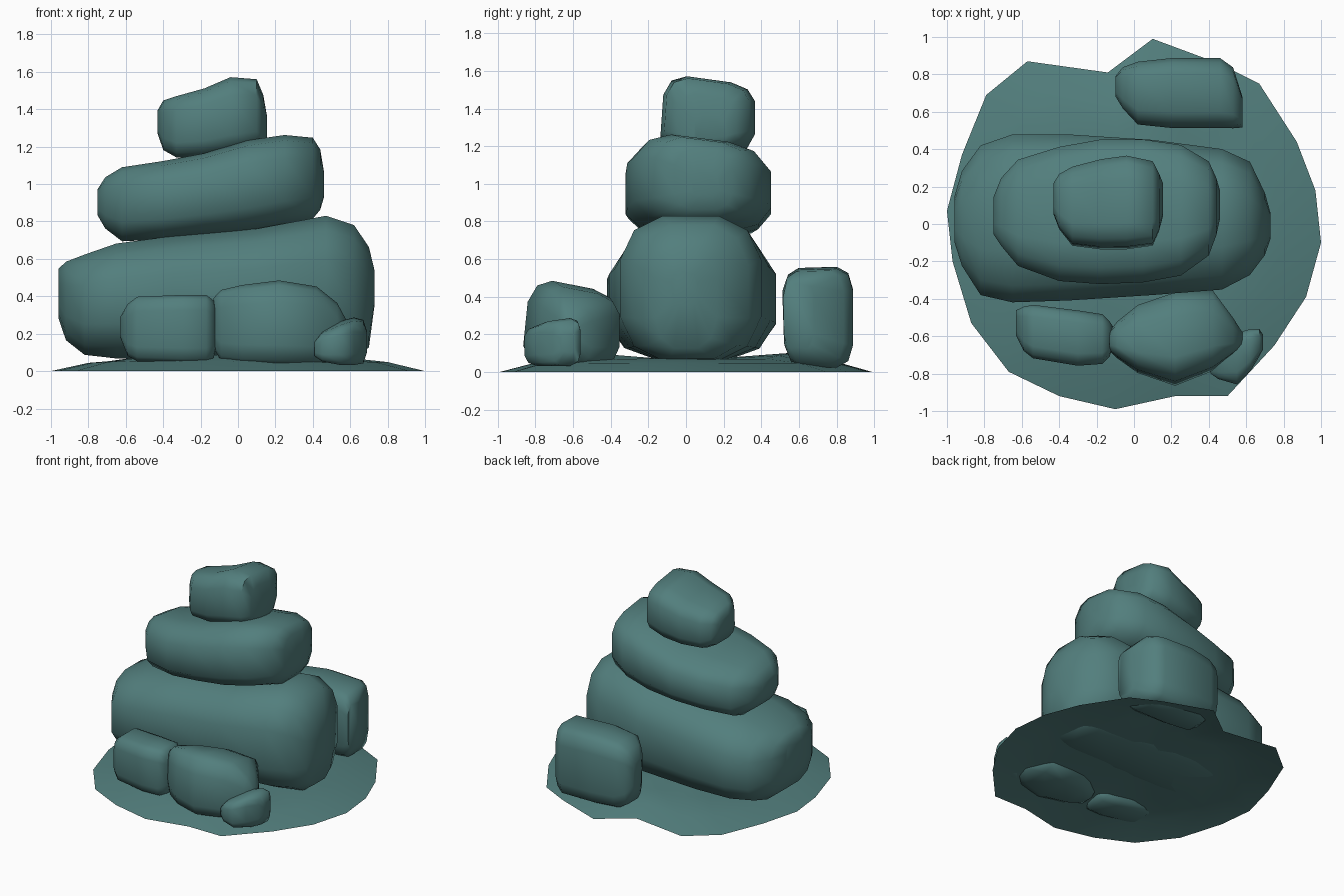
import bpy, bmesh, math

teal = bpy.data.materials.new("teal_stone")
teal.diffuse_color = (0.085, 0.21, 0.205, 1)


def finish(name, bm, angle):
    bmesh.ops.recalc_face_normals(bm, faces=bm.faces)
    me = bpy.data.meshes.new(name)
    bm.to_mesh(me)
    bm.free()
    ob = bpy.data.objects.new(name, me)
    bpy.context.collection.objects.link(ob)
    me.materials.append(teal)
    bpy.ops.object.select_all(action='DESELECT')
    ob.select_set(True)
    bpy.context.view_layer.objects.active = ob
    bpy.ops.object.shade_smooth_by_angle(angle=math.radians(angle))
    return ob


def rock(name, stations, power=3.0, tilt=0.0, taper=(0, 0), sides=12):
    """Loft rounded-box sections; station = x, y0, y1, z0, z1.
    tilt slopes the top along y; taper pulls in the (front top, front bottom) corners."""
    bm = bmesh.new()
    rings = []
    for x, y0, y1, z0, z1 in stations:
        ring = []
        for i in range(sides):
            a = 2 * math.pi * (i + 0.5) / sides
            c, s = math.cos(a), math.sin(a)
            u = math.copysign(abs(c) ** (2 / power), c)
            v = math.copysign(abs(s) ** (2 / power), s)
            if u < 0:
                u *= 1 - (taper[0] if v > 0 else taper[1]) * abs(v)
            y = (y0 + y1) / 2 + u * (y1 - y0) / 2
            z = (z0 + z1) / 2 + v * (z1 - z0) / 2
            z += tilt * u * (y1 - y0) / 2 * max(v, 0)
            ring.append(bm.verts.new((x, y, z)))
        rings.append(ring)
    for a, b in zip(rings, rings[1:]):
        for i in range(sides):
            j = (i + 1) % sides
            bm.faces.new((a[i], a[j], b[j], b[i]))
    bm.faces.new(rings[0])
    bm.faces.new(rings[-1])
    return finish(name, bm, 62)


# Stacked boulders
rock("bottom_boulder", [
    (-0.96, -0.10, 0.15, 0.28, 0.55), (-0.92, -0.23, 0.29, 0.16, 0.59),
    (-0.82, -0.39, 0.43, 0.08, 0.63), (-0.65, -0.43, 0.49, 0.06, 0.69),
    (-0.35, -0.42, 0.49, 0.05, 0.73), (0.10, -0.39, 0.46, 0.05, 0.77),
    (0.47, -0.36, 0.41, 0.05, 0.84), (0.62, -0.28, 0.34, 0.06, 0.79),
    (0.70, -0.17, 0.17, 0.12, 0.67), (0.73, -0.08, 0.06, 0.35, 0.54)], 2.8)
rock("middle_boulder", [
    (-0.75, -0.07, 0.15, 0.83, 0.97), (-0.71, -0.14, 0.25, 0.76, 1.03),
    (-0.62, -0.26, 0.35, 0.69, 1.08), (-0.40, -0.35, 0.42, 0.70, 1.11),
    (-0.18, -0.37, 0.46, 0.72, 1.15), (0.05, -0.36, 0.46, 0.74, 1.22),
    (0.25, -0.32, 0.43, 0.78, 1.25), (0.40, -0.20, 0.34, 0.81, 1.24),
    (0.44, -0.08, 0.25, 0.86, 1.18), (0.46, 0.02, 0.18, 0.93, 1.06)],
    3.4, -0.13, (0.22, 0.22))
rock("top_boulder", [
    (-0.43, 0.05, 0.22, 1.27, 1.39), (-0.40, -0.03, 0.27, 1.18, 1.44),
    (-0.33, -0.12, 0.31, 1.14, 1.46), (-0.18, -0.14, 0.35, 1.14, 1.50),
    (-0.04, -0.14, 0.37, 1.16, 1.56), (0.10, -0.12, 0.34, 1.19, 1.55),
    (0.135, -0.04, 0.27, 1.20, 1.47), (0.155, 0.04, 0.22, 1.22, 1.36)],
    3.8, -0.14, (0.12, 0))

# Loose rocks around the stack
rock("back_rock", [
    (-0.10, 0.68, 0.79, 0.18, 0.42), (-0.06, 0.61, 0.84, 0.08, 0.50),
    (0.02, 0.52, 0.87, 0.03, 0.54), (0.20, 0.50, 0.89, 0.02, 0.56),
    (0.46, 0.50, 0.89, 0.02, 0.55), (0.53, 0.50, 0.84, 0.04, 0.54),
    (0.58, 0.51, 0.68, 0.12, 0.48)], 4.5, 0.03, (0.1, 0.2))
rock("front_left_rock", [
    (-0.63, -0.60, -0.46, 0.18, 0.29), (-0.59, -0.68, -0.44, 0.08, 0.36),
    (-0.54, -0.72, -0.43, 0.05, 0.40), (-0.30, -0.76, -0.46, 0.04, 0.41),
    (-0.17, -0.75, -0.48, 0.04, 0.41), (-0.13, -0.71, -0.52, 0.07, 0.38),
    (-0.11, -0.64, -0.55, 0.15, 0.30)], 4.5)
rock("front_right_rock", [
    (-0.13, -0.68, -0.57, 0.12, 0.39), (-0.09, -0.72, -0.52, 0.05, 0.43),
    (0.02, -0.80, -0.43, 0.03, 0.45), (0.22, -0.87, -0.36, 0.02, 0.47),
    (0.42, -0.79, -0.35, 0.02, 0.44), (0.53, -0.70, -0.50, 0.05, 0.36),
    (0.58, -0.65, -0.58, 0.15, 0.27)], 3.6, -0.2, (0.2, 0))
rock("small_front_stone", [
    (0.41, -0.80, -0.74, 0.08, 0.16), (0.45, -0.83, -0.67, 0.05, 0.21),
    (0.55, -0.86, -0.58, 0.03, 0.26), (0.62, -0.79, -0.56, 0.03, 0.28),
    (0.67, -0.71, -0.56, 0.04, 0.27), (0.69, -0.67, -0.59, 0.10, 0.21)], 4, 0.15)

# Low, lumpy ground mound, open underneath
rim = [(-1, .07), (-.92, .37), (-.79, .69), (-.57, .87), (-.14, .81), (.10, .99),
       (.45, .86), (.67, .75), (.87, .44), (.97, .18), (1, -.10), (.92, -.39),
       (.75, -.65), (.50, -.92), (.22, -.92), (-.10, -.99), (-.40, -.92),
       (-.67, -.79), (-.87, -.53), (-.97, -.20)]
bm = bmesh.new()
rings = []
for k, z, lump in ((1.0, 0.0, 0.0), (0.80, 0.05, 0.008), (0.57, 0.08, 0.03)):
    rings.append([bm.verts.new((x * k, y * k, z + lump * (y * y - 0.5) + lump * 0.4 * math.sin(7 * x)))
                  for x, y in rim])
centre = bm.verts.new((0, 0, 0.06))
n = len(rim)
for i in range(n):
    j = (i + 1) % n
    for a, b in zip(rings, rings[1:]):
        bm.faces.new((a[i], b[i], b[j], a[j]))
    bm.faces.new((rings[-1][i], centre, rings[-1][j]))
finish("ground_mound", bm, 30)
